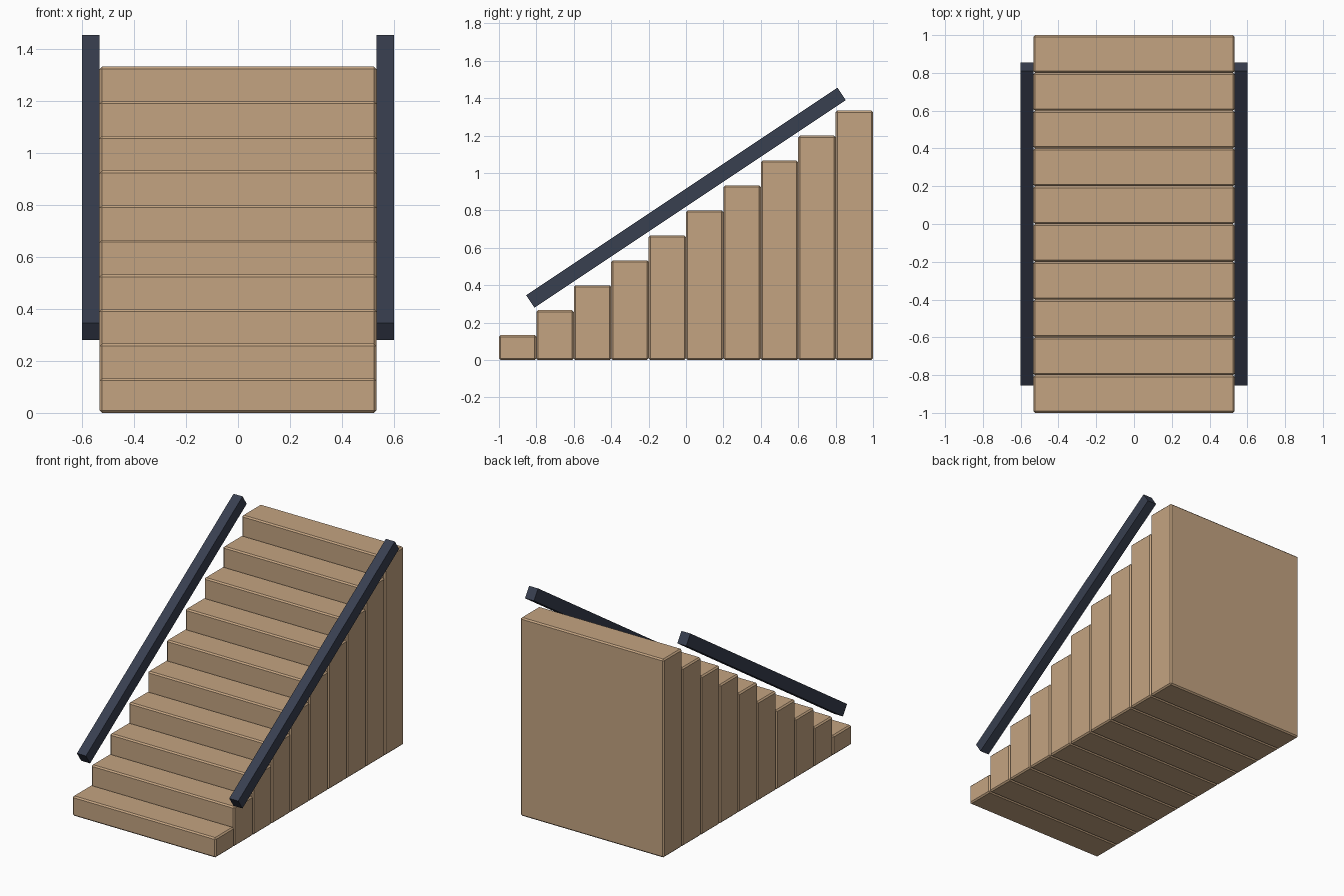
import bpy
import math

default = bpy.data.objects.get("Cube")
if default:
    bpy.data.objects.remove(default, do_unlink=True)

STEPS = 10
DEPTH = 0.2
RISE = 4 / 30
HALF_WIDTH = 0.533
RAIL_WIDTH = 0.067


def make_material(name, rgb):
    mat = bpy.data.materials.new(name)
    mat.use_nodes = True
    mat.diffuse_color = (*rgb, 1)
    mat.node_tree.nodes["Principled BSDF"].inputs["Base Color"].default_value = (*rgb, 1)
    return mat


def make_box(name, size, location, mat, tilt=0.0):
    bpy.ops.mesh.primitive_cube_add(size=1, location=location, rotation=(tilt, 0, 0))
    obj = bpy.context.object
    obj.name = name
    obj.scale = size
    bpy.ops.object.transform_apply(location=False, rotation=False, scale=True)
    obj.data.materials.append(mat)
    return obj


wood = make_material("tan wood", (0.55, 0.37, 0.22))
metal = make_material("dark slate", (0.04, 0.05, 0.08))

# Solid steps reaching the floor, each with a small chamfer
for i in range(STEPS):
    height = RISE * (i + 1)
    y = -1 + DEPTH * (i + 0.5)
    step = make_box(f"step_{i + 1}", (2 * HALF_WIDTH, DEPTH, height), (0, y, height / 2), wood)
    bevel = step.modifiers.new("chamfer", "BEVEL")
    bevel.width = 0.009
    bevel.segments = 1

# Sloped handrails following the stair pitch
pitch = math.atan2(RISE, DEPTH)
for side, sign in (("left", 1), ("right", -1)):
    make_box(f"{side}_handrail", (RAIL_WIDTH, 2.0, 0.08),
             (sign * (HALF_WIDTH + RAIL_WIDTH / 2), 0, 0.868), metal, pitch)
